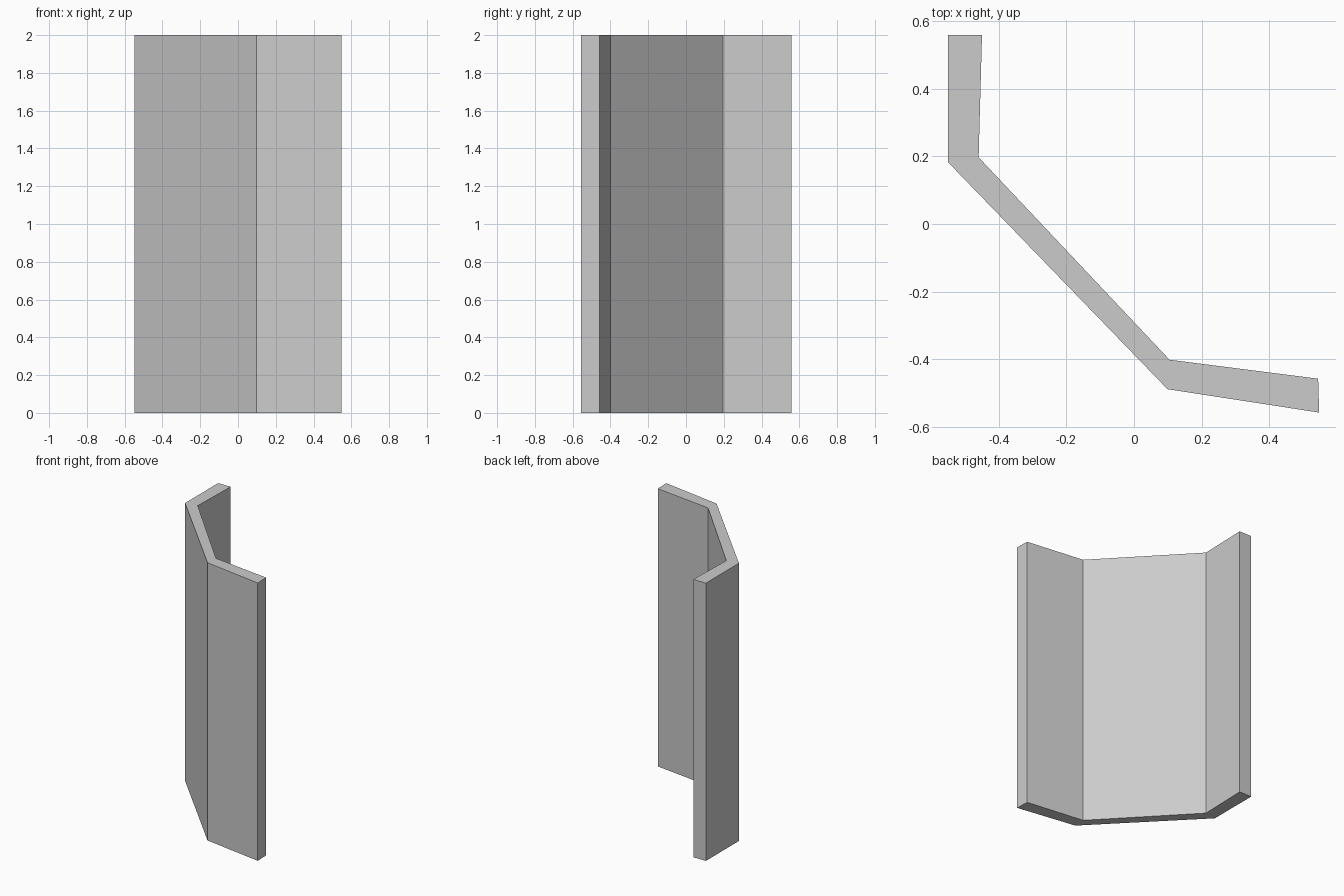
import bpy, bmesh

if "Cube" in bpy.data.objects:
    bpy.data.objects.remove(bpy.data.objects["Cube"])

HEIGHT = 2.0

# Bent panel cross-section seen from above, counter-clockwise
profile = [(-0.549, 0.558), (-0.549, 0.182), (0.099, -0.488), (0.547, -0.557),
           (0.544, -0.457), (0.105, -0.401), (-0.459, 0.197), (-0.449, 0.558)]

# Extrude the cross-section straight up into a solid folded panel
bm = bmesh.new()
base = bm.faces.new([bm.verts.new((x, y, 0)) for x, y in profile])
top = bmesh.ops.extrude_face_region(bm, geom=[base], use_keep_orig=True)
verts = [v for v in top["geom"] if isinstance(v, bmesh.types.BMVert)]
bmesh.ops.translate(bm, verts=verts, vec=(0, 0, HEIGHT))
bmesh.ops.recalc_face_normals(bm, faces=bm.faces[:])

# Split the caps cleanly because the outline is concave
caps = [f for f in bm.faces if len(f.verts) > 4]
bmesh.ops.triangulate(bm, faces=caps)

mesh = bpy.data.meshes.new("folded_panel")
bm.to_mesh(mesh)
bm.free()
panel = bpy.data.objects.new("folded_panel", mesh)
bpy.context.collection.objects.link(panel)
